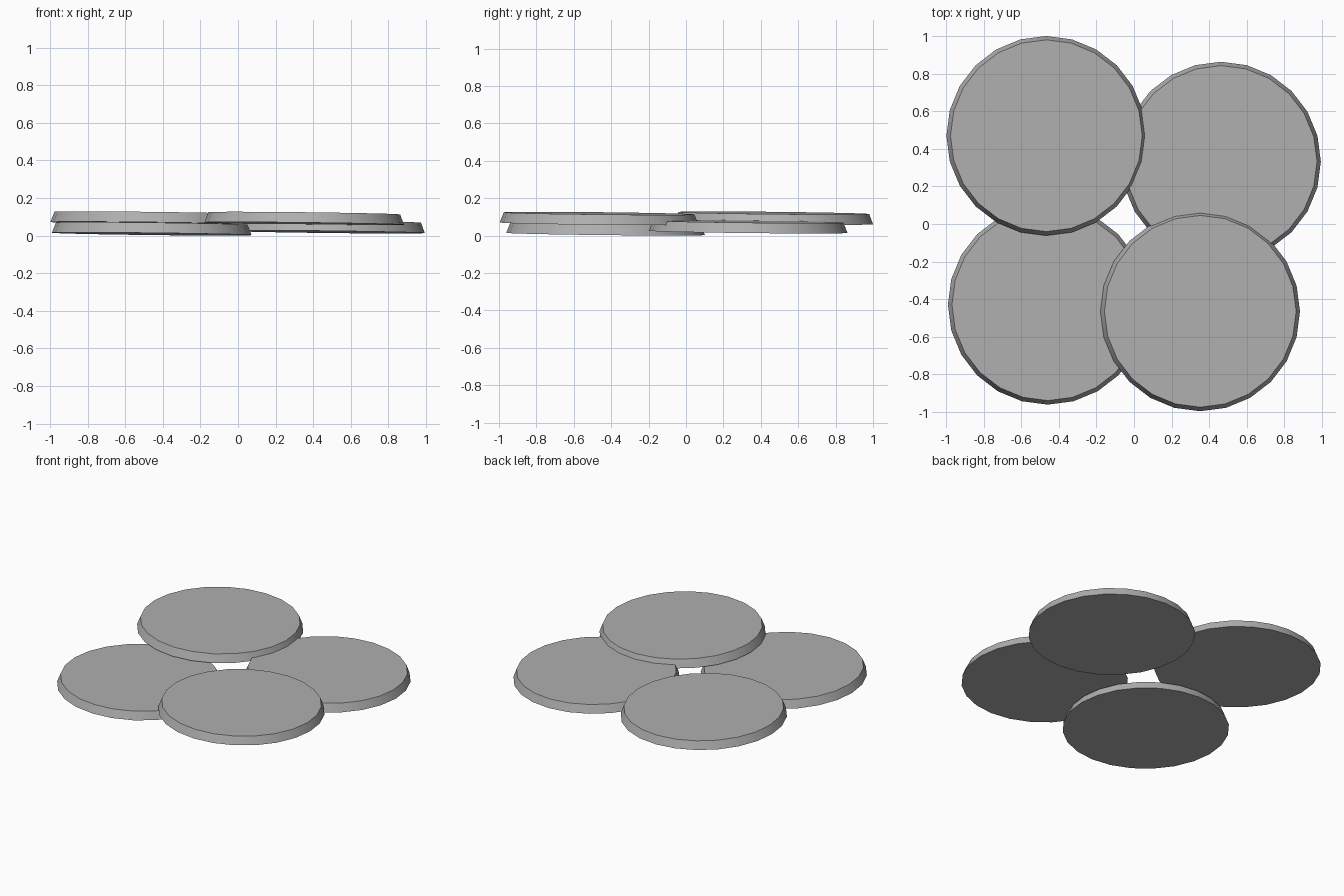
import bpy
import math
from mathutils import Vector

if "Cube" in bpy.data.objects:
    bpy.data.objects.remove(bpy.data.objects["Cube"])

SIDES = 24
BOTTOM_R, TOP_R, HEIGHT = 0.531, 0.51, 0.055
NORMAL = Vector((0.012, 0.011, 1.0)).normalized()   # every disc leans slightly

grey = bpy.data.materials.new("dark_grey")
grey.diffuse_color = (0.43, 0.43, 0.43, 1.0)
grey.use_nodes = True
grey.node_tree.nodes["Principled BSDF"].inputs["Base Color"].default_value = grey.diffuse_color


def disc(name, x, y, z):
    """Tapered flat disc whose base centre sits at x, y, z."""
    centre = Vector((x, y, z)) + NORMAL * HEIGHT / 2
    bpy.ops.mesh.primitive_cone_add(vertices=SIDES, radius1=BOTTOM_R,
                                    radius2=TOP_R, depth=HEIGHT, location=centre)
    ob = bpy.context.object
    ob.name = name
    ob.rotation_mode = 'QUATERNION'
    ob.rotation_quaternion = Vector((0, 0, 1)).rotation_difference(NORMAL)
    ob.data.materials.append(grey)
    # Smooth rim, crisp top and bottom edges
    bpy.ops.object.shade_smooth_by_angle(angle=math.radians(30))


# Lower pair
disc("lower_disc_front_left", -0.459, -0.43, 0.009)
disc("lower_disc_back_right", 0.463, 0.332, 0.02)
# Upper pair resting on them
disc("upper_disc_back_left", -0.467, 0.469, 0.066)
disc("upper_disc_front_right", 0.352, -0.465, 0.064)
